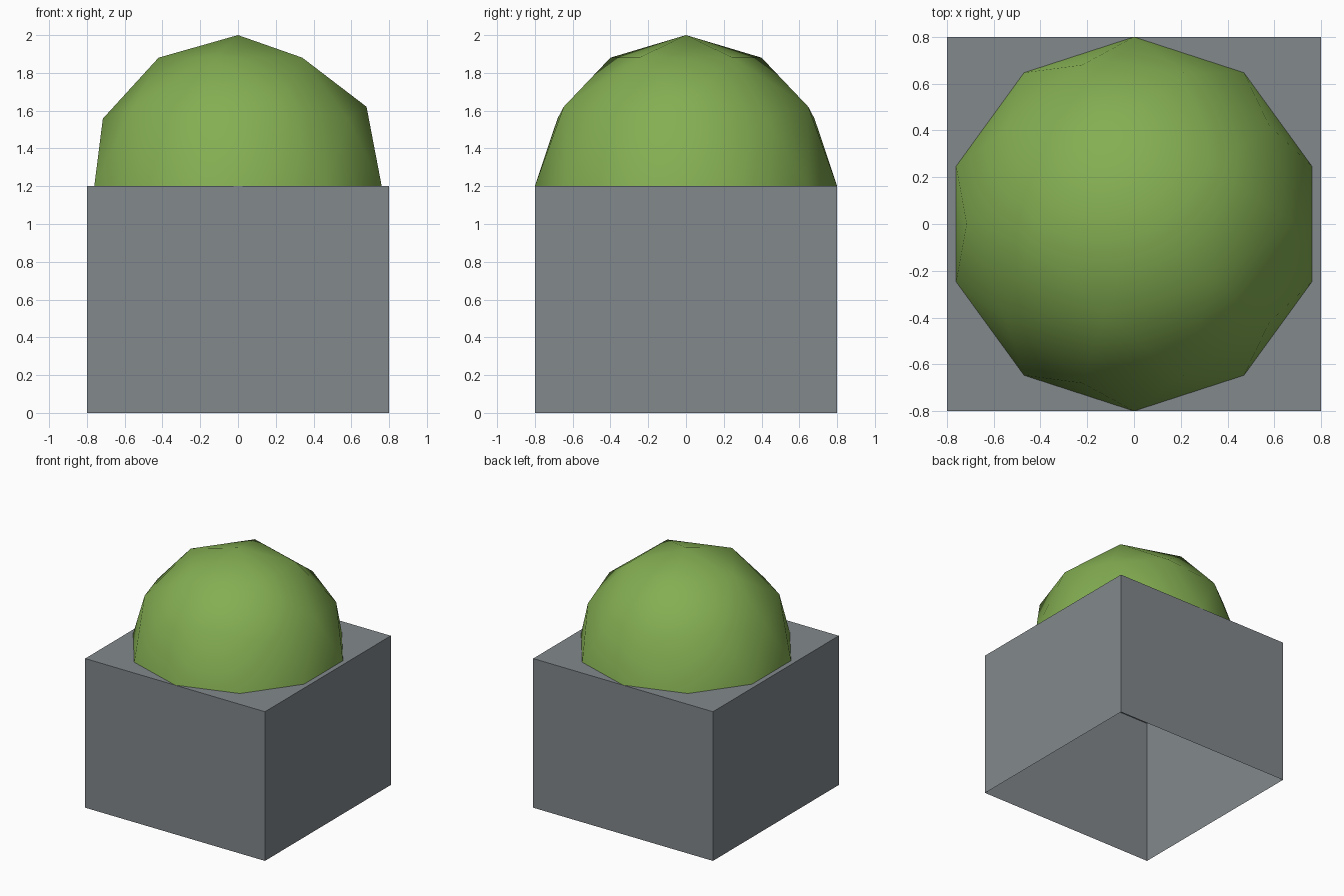
import bpy, bmesh, math
from mathutils import Matrix

if "Cube" in bpy.data.objects:
    bpy.data.objects.remove(bpy.data.objects["Cube"])

SIDE, WALL_H, RADIUS = 1.6, 1.2, 0.8


def srgb(r, g, b):
    def lin(c):
        c /= 255
        return c / 12.92 if c <= 0.04045 else ((c + 0.055) / 1.055) ** 2.4
    return (lin(r), lin(g), lin(b), 1.0)


def material(name, colour):
    mat = bpy.data.materials.new(name)
    mat.diffuse_color = colour
    mat.use_nodes = True
    mat.node_tree.nodes["Principled BSDF"].inputs["Base Color"].default_value = mat.diffuse_color
    return mat


def finish(name, bm, mat, smooth=False):
    for f in bm.faces:
        f.smooth = smooth
    mesh = bpy.data.meshes.new(name)
    bm.to_mesh(mesh)
    bm.free()
    mesh.materials.append(mat)
    obj = bpy.data.objects.new(name, mesh)
    bpy.context.collection.objects.link(obj)
    return obj


grey = material("stone grey", srgb(130, 136, 140))
green = material("dome green", srgb(132, 174, 82))

# Square base block, open underneath
bm = bmesh.new()
bmesh.ops.create_cube(bm, size=1.0, matrix=Matrix.Translation((0, 0, WALL_H / 2))
                      @ Matrix.Diagonal((SIDE, SIDE, WALL_H, 1)))
bm.normal_update()
bmesh.ops.delete(bm, geom=[f for f in bm.faces if f.normal.z < -0.5], context='FACES')
finish("base_block", bm, grey)

# Low-poly dome: upper half of an icosphere, smooth shaded
bm = bmesh.new()
bmesh.ops.create_icosphere(bm, subdivisions=2, radius=RADIUS,
                           matrix=Matrix.Rotation(math.pi, 4, 'Z'))
bmesh.ops.delete(bm, geom=[v for v in bm.verts if v.co.z < -0.01], context='VERTS')
bmesh.ops.translate(bm, verts=bm.verts, vec=(0, 0, WALL_H))
finish("dome", bm, green, smooth=True)
